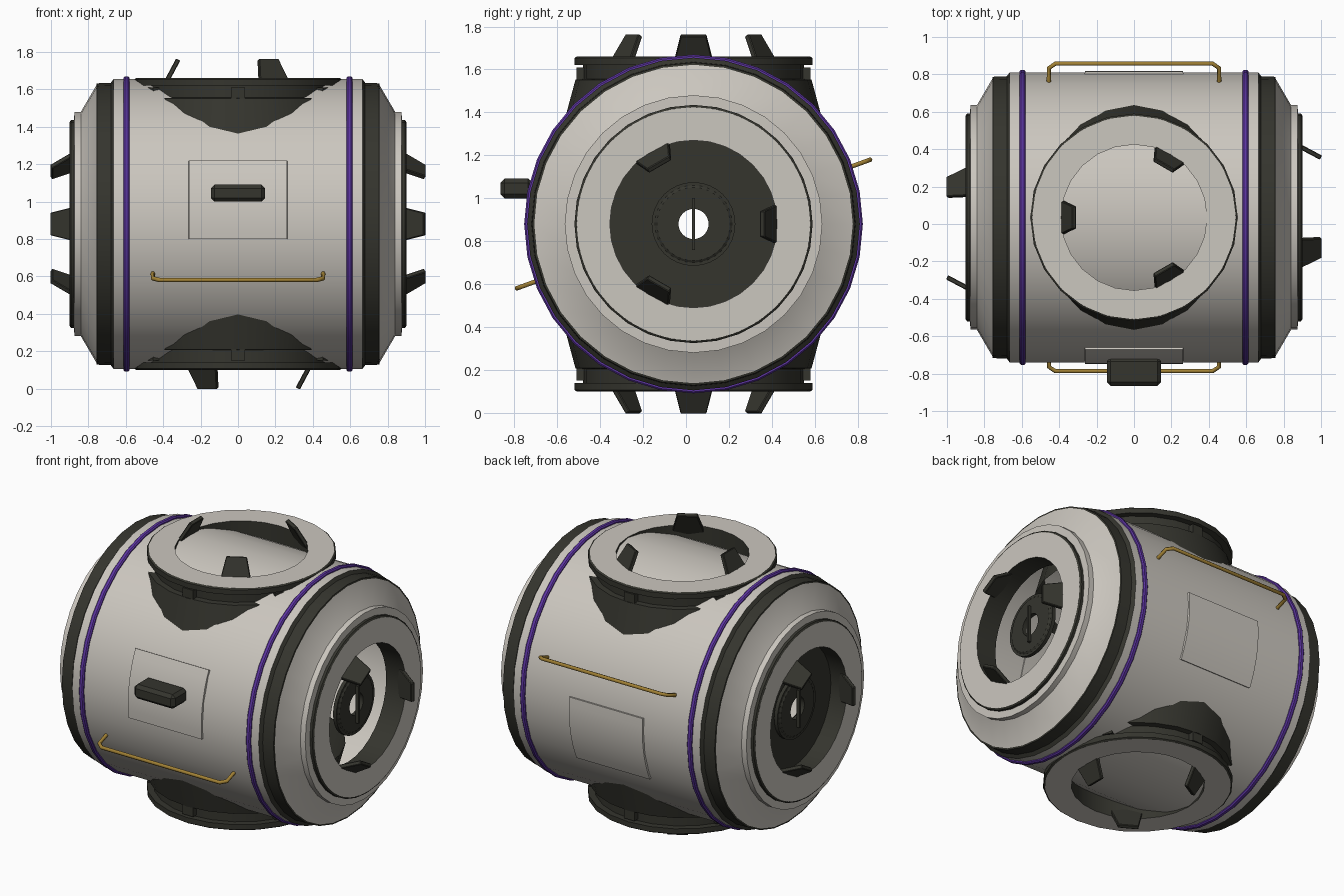
import bpy, bmesh
from math import sin, cos, tau, radians, asin
from mathutils import Matrix, Vector

cube = bpy.data.objects.get("Cube")
if cube:
    bpy.data.objects.remove(cube)


def material(name, rgb):
    m = bpy.data.materials.new(name)
    m.use_nodes = True
    m.diffuse_color = (*rgb, 1)
    m.node_tree.nodes["Principled BSDF"].inputs["Base Color"].default_value = (*rgb, 1)
    return m


LIGHT, DARK, PURPLE, GOLD = range(4)
mats = [material("warm_grey", (0.60, 0.57, 0.52)),
        material("charcoal", (0.035, 0.035, 0.027)),
        material("purple", (0.11, 0.035, 0.36)),
        material("gold", (0.36, 0.22, 0.035))]

CENTRE = Vector((0, 0.035, 0.88))
BODY_R = 0.775


def frame(side, axis):
    """Local z points along axis, local x along side."""
    x, z = Vector(side), Vector(axis)
    m = Matrix((x, z.cross(x), z)).transposed().to_4x4()
    return Matrix.Translation(CENTRE) @ m


def finish(name, bm, matrix, colour=None, smooth=True):
    bmesh.ops.recalc_face_normals(bm, faces=bm.faces)
    me = bpy.data.meshes.new(name)
    bm.to_mesh(me)
    bm.free()
    ob = bpy.data.objects.new(name, me)
    bpy.context.collection.objects.link(ob)
    ob.matrix_world = matrix
    for m in (mats if colour is None else [mats[colour]]):
        me.materials.append(m)
    if smooth:
        bpy.ops.object.select_all(action='DESELECT')
        ob.select_set(True)
        bpy.context.view_layer.objects.active = ob
        bpy.ops.object.shade_smooth_by_angle(angle=radians(25))
    return ob


def revolve(name, profile, matrix, colours, segs=32, closed=False):
    """Turn (height, radius) points about local z; one colour per span."""
    bm = bmesh.new()
    rings = [[bm.verts.new((r * cos(tau * i / segs), r * sin(tau * i / segs), h))
              for i in range(segs)] for h, r in profile]
    spans = list(zip(rings, rings[1:]))
    if closed:
        spans.append((rings[-1], rings[0]))
    single = isinstance(colours, int)
    for k, (a, b) in enumerate(spans):
        for i in range(segs):
            j = (i + 1) % segs
            f = bm.faces.new((a[i], a[j], b[j], b[i]))
            f.material_index = 0 if single else colours[k]
    return finish(name, bm, matrix, colours if single else None)


def box(name, size, centre, matrix, colour, taper=1.0, bevel=0.0):
    """Box whose local +z end is narrowed in y by taper."""
    bm = bmesh.new()
    bmesh.ops.create_cube(bm, size=1)
    for v in bm.verts:
        t = taper if v.co.z > 0 else 1
        v.co = Vector((v.co.x * size[0], v.co.y * size[1] * t, v.co.z * size[2]))
    if bevel:
        bmesh.ops.bevel(bm, geom=bm.edges[:], offset=bevel, segments=1, affect='EDGES')
    bmesh.ops.translate(bm, verts=bm.verts, vec=centre)
    return finish(name, bm, matrix, colour, smooth=False)


ENDS = {"left": frame((0, 1, 0), (1, 0, 0)), "right": frame((0, -1, 0), (-1, 0, 0))}
POLES = {"top": frame((-1, 0, 0), (0, 0, 1)), "bottom": frame((1, 0, 0), (0, 0, -1))}

# Hollow hull barrel with dark shoulder bands and stepped conical ends
half = [(0.665, BODY_R), (0.68, 0.755), (0.755, 0.752), (0.757, 0.742),
        (0.84, 0.60), (0.875, 0.60), (0.88, 0.39)]
profile = [(-h, r) for h, r in reversed(half)] + half
side = [DARK, DARK, DARK, LIGHT, LIGHT, LIGHT]
revolve("hull", profile, ENDS["left"], side[::-1] + [LIGHT] + side)


def port(name, matrix, face, depth, segs):
    """Docking ring with a pale face and three inward-leaning guide petals."""
    revolve(name + "_docking_ring",
            [(depth, 0.39), (face, 0.39), (face, 0.545), (face - 0.007, 0.555),
             (face - 0.04, 0.555), (face - 0.04, 0.50)],
            matrix, [DARK, LIGHT, DARK, DARK, DARK], segs)
    for k in range(3):
        lean = (Matrix.Rotation(tau * k / 3, 4, 'Z')
                @ Matrix.Translation((0.362, 0, face + 0.02))
                @ Matrix.Rotation(radians(-28), 4, 'Y'))
        box(f"{name}_guide_petal_{k + 1}", (0.025, 0.20, 0.18), (0, 0, 0),
            matrix @ lean, DARK, taper=0.6, bevel=0.004)


for name, m in ENDS.items():
    port(name, m, 0.90, 0.76, 32)
    # Purple trim ring
    revolve(name + "_trim_ring",
            [(0.58, 0.765), (0.58, 0.782), (0.587, 0.789), (0.604, 0.789),
             (0.611, 0.782), (0.611, 0.765)], m, PURPLE)
    # Hatch hub with its central handle bar
    revolve(name + "_hatch_hub",
            [(0.79, 0.07), (0.82, 0.07), (0.82, 0.17), (0.813, 0.18),
             (0.813, 0.195), (0.79, 0.195)], m, DARK, closed=True)
    box(name + "_hub_bar", (0.016, 0.24, 0.02), (0, 0, 0.83), m, DARK)

# Bulkhead closing the right end around its hub
revolve("right_bulkhead", [(0.785, 0.07), (0.785, 0.42)], ENDS["right"], DARK)

for name, m in POLES.items():
    port(name, m, 0.78, 0.55, 24)
    # Flared collar sinking into the hull
    revolve(name + "_collar",
            [(0.745, 0.515), (0.675, 0.515), (0.672, 0.55), (0.45, 0.61)],
            m, DARK, 24)
    # Small latches in the collar groove
    for k in range(6):
        turn = Matrix.Rotation(tau * (k + 0.5) / 6, 4, 'Z')
        box(f"{name}_latch_{k + 1}", (0.05, 0.075, 0.06), (0.52, 0, 0.70),
            m @ turn, DARK)


def curved_panel(name, matrix, low, high):
    """Thin plate following the hull between two heights on the -y side."""
    bm = bmesh.new()
    outer, steps = BODY_R + 0.009, 8
    a0, a1 = asin(low / outer), asin(high / outer)
    rows = []
    for i in range(steps + 1):
        a = a0 + (a1 - a0) * i / steps
        rows.append([bm.verts.new((x, -r * cos(a), r * sin(a)))
                     for x, r in ((-0.265, 0.765), (-0.262, outer),
                                  (0.262, outer), (0.265, 0.765))])
    for a, b in zip(rows, rows[1:]):
        for j in range(4):
            k = (j + 1) % 4
            bm.faces.new((a[j], a[k], b[k], b[j]))
    bm.faces.new(rows[0])
    bm.faces.new(rows[-1])
    finish(name, bm, matrix, LIGHT)


def rail(name, matrix):
    """Bent grab rail standing radially off the hull."""
    cu = bpy.data.curves.new(name, 'CURVE')
    cu.dimensions = '3D'
    cu.bevel_depth = 0.012
    cu.bevel_resolution = 1
    cu.use_fill_caps = True
    a = radians(20)
    right = [(0.42, 0.875), (0.455, 0.85), (0.455, 0.765)]
    path = [(-x, r) for x, r in reversed(right)] + right
    sp = cu.splines.new('POLY')
    sp.points.add(len(path) - 1)
    for p, (x, r) in zip(sp.points, path):
        p.co = (x, -r * cos(a), -r * sin(a), 1)
    cu.materials.append(mats[GOLD])
    ob = bpy.data.objects.new(name, cu)
    bpy.context.collection.objects.link(ob)
    ob.matrix_world = matrix


# Panel and rail on the front, repeated half a turn about the barrel axis
front = Matrix.Translation(CENTRE)
back = front @ Matrix.Rotation(tau / 2, 4, 'X')
for name, m in (("front", front), ("back", back)):
    curved_panel(name + "_panel", m, -0.08, 0.34)
    rail(name + "_grab_rail", m)

# Chunky block mounted on the front panel
box("front_block", (0.29, 0.15, 0.092), (0, -0.825, 0.165), front, DARK, bevel=0.02)
